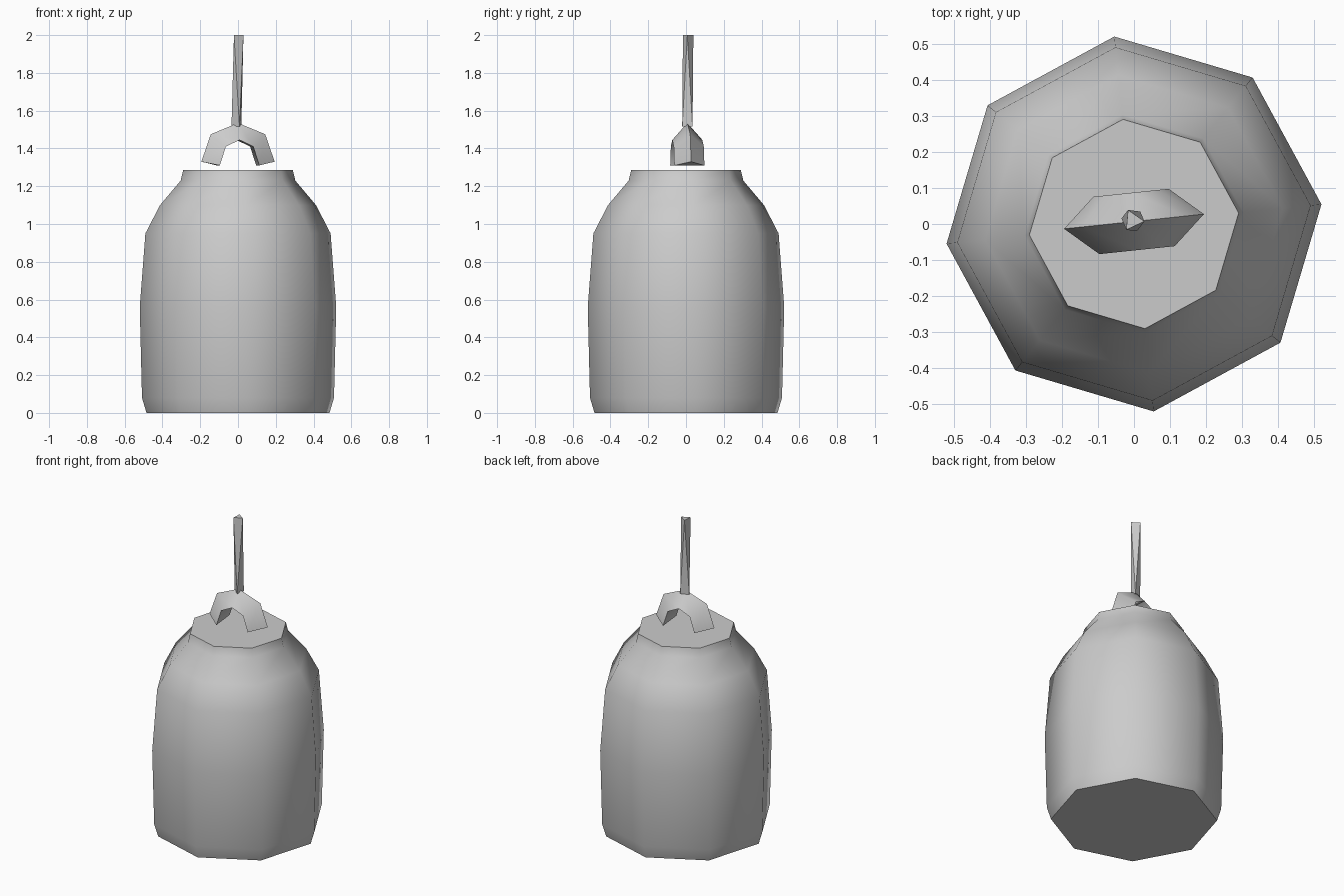
import bpy, bmesh
from math import cos, sin, radians

cube = bpy.data.objects.get("Cube")
if cube:
    bpy.data.objects.remove(cube, do_unlink=True)

grey = bpy.data.materials.new("plain grey")
grey.use_nodes = True
COLOUR = (0.6, 0.6, 0.6, 1)
grey.diffuse_color = COLOUR
grey.node_tree.nodes["Principled BSDF"].inputs["Base Color"].default_value = COLOUR
TURN = radians(6)


def loft(name, rings, smooth_angle=None, triangulate=False):
    """Skin a list of equal-length point rings and cap both ends."""
    bm = bmesh.new()
    rows = [[bm.verts.new(p) for p in ring] for ring in rings]
    n = len(rows[0])
    for a, b in zip(rows, rows[1:]):
        for i in range(n):
            j = (i + 1) % n
            if triangulate:
                bm.faces.new((a[i], a[j], b[i]))
                bm.faces.new((a[j], b[j], b[i]))
            else:
                bm.faces.new((a[i], a[j], b[j], b[i]))
    bm.faces.new(rows[0][::-1])
    bm.faces.new(rows[-1])
    bmesh.ops.recalc_face_normals(bm, faces=bm.faces)
    mesh = bpy.data.meshes.new(name)
    bm.to_mesh(mesh)
    bm.free()
    mesh.materials.append(grey)
    obj = bpy.data.objects.new(name, mesh)
    bpy.context.collection.objects.link(obj)
    if smooth_angle:
        bpy.ops.object.select_all(action='DESELECT')
        obj.select_set(True)
        bpy.context.view_layer.objects.active = obj
        bpy.ops.object.shade_smooth_by_angle(angle=radians(smooth_angle))
    return obj


def polygon(sides, r, z, start=TURN, cx=0, cy=0):
    step = radians(360 / sides)
    return [(cx + r * cos(start + i * step), cy + r * sin(start + i * step), z)
            for i in range(sides)]


# Eight-sided body: radius and height up the profile
profile = [(0.487, 0), (0.511, 0.08), (0.523, 0.56), (0.493, 0.95),
           (0.415, 1.10), (0.305, 1.23), (0.292, 1.285)]
loft("body", [polygon(8, r, z) for r, z in profile], 50)

# Arched bracket with a three-sided section: outer ridge and two inner edges
arch = [(0.195, 1.33, 0.105, 1.31), (0.145, 1.475, 0.073, 1.41), (0, 1.535, 0, 1.445)]
stations = [(-ox, oz, -ix, iz) for ox, oz, ix, iz in arch] + arch[1::-1]
bracket = loft("bracket", [[(ox, 0, oz), (ix, -0.08, iz), (ix, 0.08, iz)]
                           for ox, oz, ix, iz in stations], 50)
bracket.rotation_euler.z = TURN
bracket.location.y = 0.007

# Thin twisted three-sided rod
loft("rod", [polygon(3, 0.032, 1.515, radians(50), -0.003, 0.01),
             polygon(3, 0.032, 2, radians(115), -0.003, 0.01)], triangulate=True)
